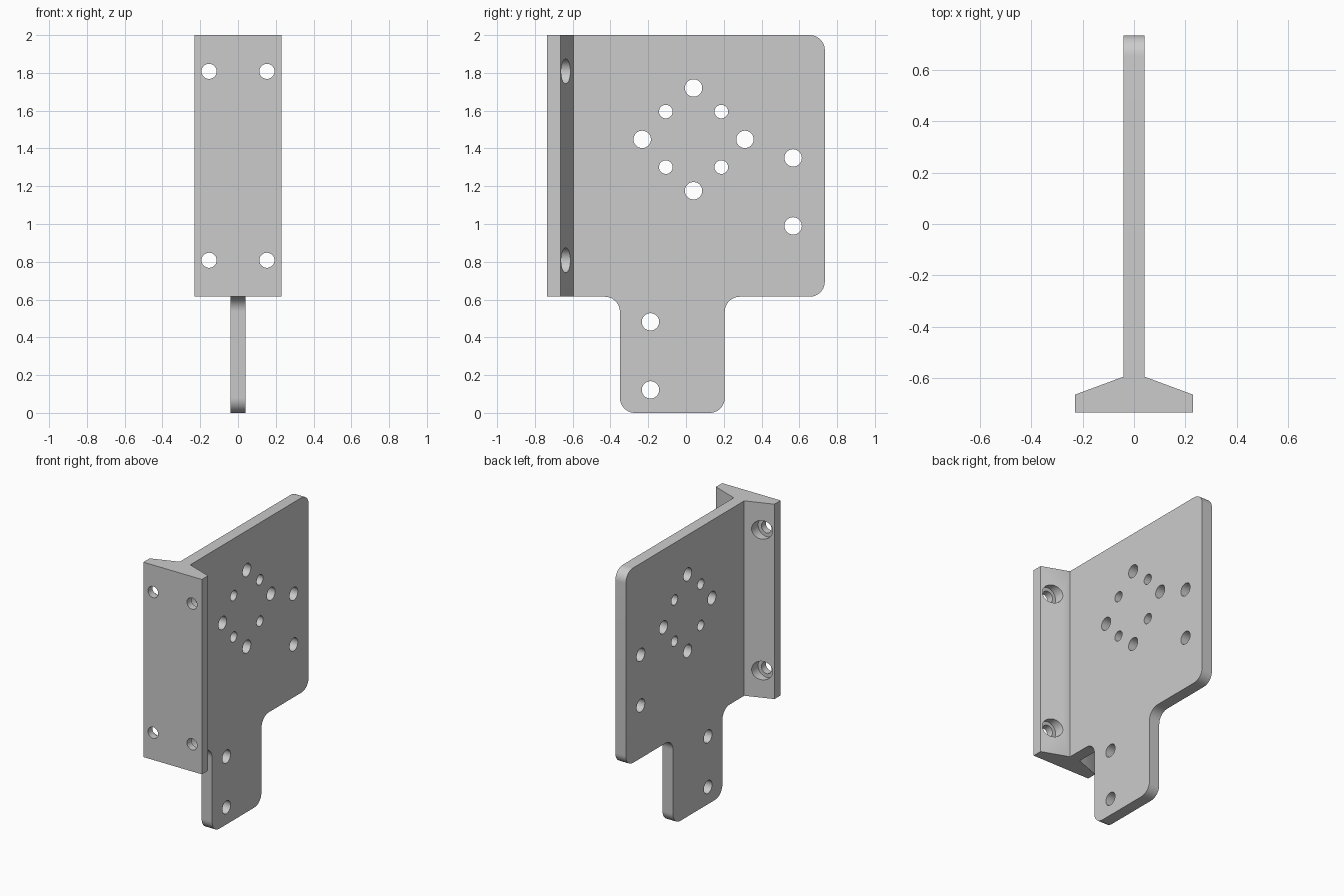
import bpy, bmesh, math
from mathutils import Matrix, Vector

cube = bpy.data.objects.get("Cube")
if cube:
    bpy.data.objects.remove(cube, do_unlink=True)

grey = bpy.data.materials.new("plain grey")
grey.use_nodes = True
colour = (0.6, 0.6, 0.6, 1)
grey.diffuse_color = colour
grey.node_tree.nodes["Principled BSDF"].inputs["Base Color"].default_value = colour


def make_object(name, bm):
    bmesh.ops.recalc_face_normals(bm, faces=bm.faces)
    mesh = bpy.data.meshes.new(name)
    bm.to_mesh(mesh)
    bm.free()
    mesh.materials.append(grey)
    obj = bpy.data.objects.new(name, mesh)
    bpy.context.collection.objects.link(obj)
    return obj


def extrude(name, points, offset):
    """Extrude a flat outline of 3D points into a solid."""
    bm = bmesh.new()
    face = bm.faces.new([bm.verts.new(p) for p in points])
    top = bmesh.ops.extrude_face_region(bm, geom=[face])["geom"]
    bmesh.ops.translate(bm, vec=offset,
                        verts=[v for v in top if isinstance(v, bmesh.types.BMVert)])
    return make_object(name, bm)


def rounded(corners, steps=10):
    """Replace each (a, b, radius) corner by a tangent arc."""
    out = []
    for i, (a, b, r) in enumerate(corners):
        p = Vector((a, b))
        if r == 0:
            out.append(p)
            continue
        u = (Vector(corners[i - 1][:2]) - p).normalized()
        v = (Vector(corners[(i + 1) % len(corners)][:2]) - p).normalized()
        centre = p + (u + v) * r
        for k in range(steps + 1):
            t = k / steps * math.pi / 2
            out.append(centre - v * r * math.cos(t) - u * r * math.sin(t))
    return out


def drill(target, holes, axis, length):
    """Cut round holes, each (centre, radius), along an axis."""
    bm = bmesh.new()
    turn = Matrix.Rotation(math.pi / 2, 4, "Y" if axis == "X" else "X")
    for centre, radius in holes:
        bmesh.ops.create_cone(bm, cap_ends=True, segments=40, radius1=radius,
                              radius2=radius, depth=length,
                              matrix=Matrix.Translation(centre) @ turn)
    cutter = make_object("hole_cutter", bm)
    cutter.hide_render = True
    mod = target.modifiers.new("holes", "BOOLEAN")
    mod.operation, mod.solver, mod.object = "DIFFERENCE", "EXACT", cutter
    bpy.context.view_layer.objects.active = target
    bpy.ops.object.modifier_apply(modifier=mod.name)
    bpy.data.objects.remove(cutter, do_unlink=True)


FRONT, JOIN, BACK = -0.735, -0.595, 0.735
TOP, STEP = 2.0, 0.615
HALF, R = 0.041, 0.08

# Upright plate with a narrower tab below
outline = rounded([(JOIN, TOP, 0), (JOIN, STEP, 0), (-0.35, STEP, R), (-0.35, 0, R),
                   (0.205, 0, R), (0.205, STEP, R), (BACK, STEP, R), (BACK, TOP, R)])
plate = extrude("upright_plate", [(-HALF, y, z) for y, z in outline], (2 * HALF, 0, 0))

# Plate holes: diamond of large ones, square of small ones, two pairs
cy, cz = 0.04, 1.448
holes = []
for s in (-1, 1):
    holes += [((0, cy + s * 0.272, cz), 0.046), ((0, cy, cz + s * 0.272), 0.046),
              ((0, 0.567, 1.17 + s * 0.18), 0.046), ((0, -0.188, 0.302 + s * 0.18), 0.046)]
    holes += [((0, cy + s * 0.147, cz + t * 0.147), 0.036) for t in (-1, 1)]
drill(plate, holes, "X", 0.3)

# Mounting flange with sloping back
half_section = [(0.23, FRONT), (0.23, -0.665), (HALF, JOIN)]
section = half_section + [(-x, y) for x, y in reversed(half_section)]
flange = extrude("mounting_flange", [(x, y, STEP) for x, y in section], (0, 0, TOP - STEP))

# Screw holes, counterbored from the back
spots = [(x, z) for x in (-0.153, 0.153) for z in (0.808, 1.808)]
drill(flange, [((x, FRONT, z), 0.04) for x, z in spots], "Y", 0.5)
drill(flange, [((x, -0.685 + 0.1, z), 0.066) for x, z in spots], "Y", 0.2)

# Smooth bores and rounded corners, keep edges crisp
for obj in (plate, flange):
    bpy.ops.object.select_all(action="DESELECT")
    obj.select_set(True)
    bpy.context.view_layer.objects.active = obj
    bpy.ops.object.shade_smooth_by_angle(angle=math.radians(30))
